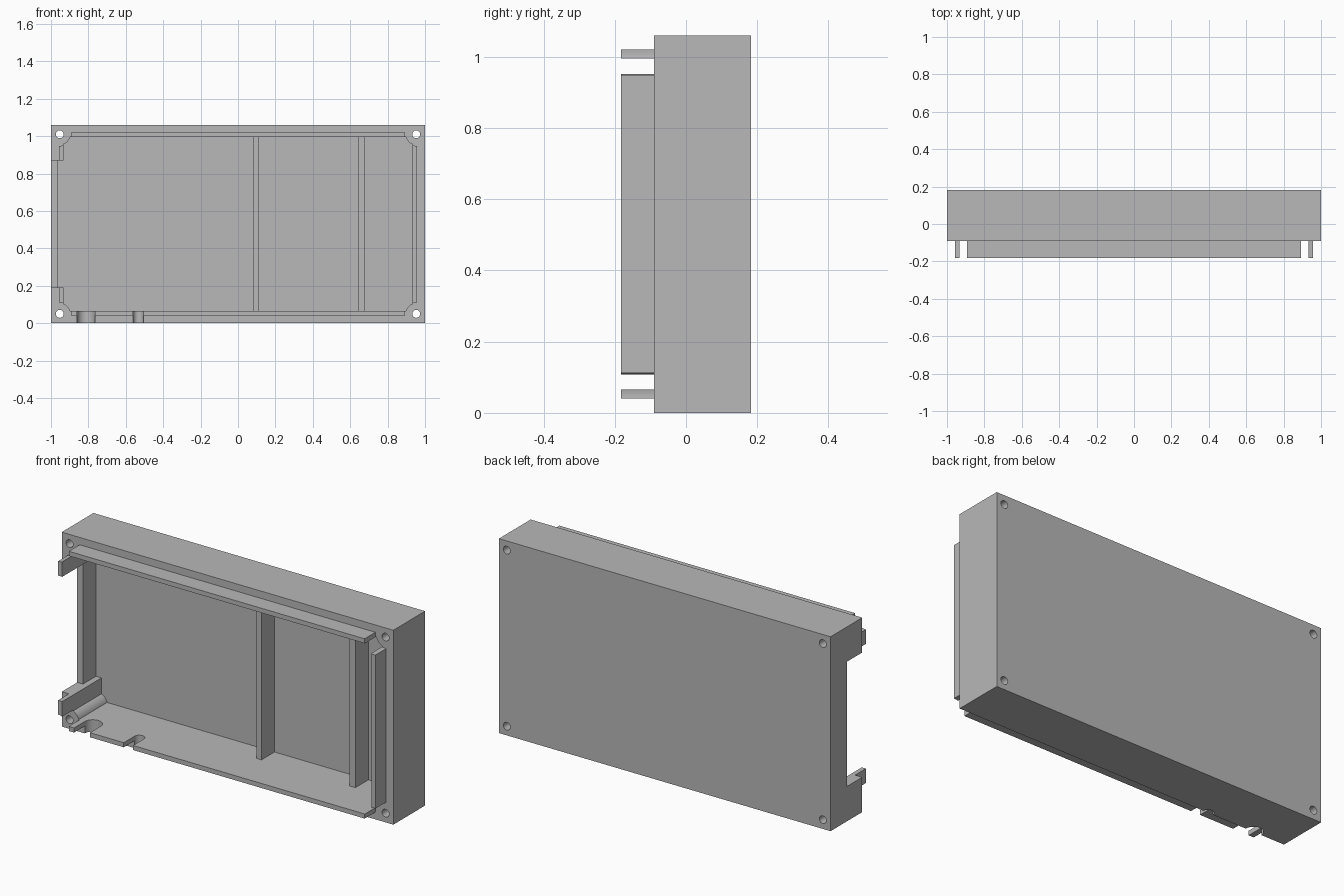
import bpy, bmesh
from math import cos, sin, pi, asin, acos
from mathutils import Matrix

cube = bpy.data.objects.get("Cube")
if cube:
    bpy.data.objects.remove(cube, do_unlink=True)

grey = bpy.data.materials.new("plain_grey")
grey.use_nodes = True
grey.diffuse_color = (0.48, 0.48, 0.48, 1)
grey.node_tree.nodes["Principled BSDF"].inputs["Base Color"].default_value = (0.48, 0.48, 0.48, 1)

# Main dimensions
HEIGHT = 1.06
BACK, RIM, LIP = 0.183, -0.09, -0.183
FLOOR = 0.155                      # inside face of the back panel
INX, INZ = 0.932, 0.465            # half size of the cavity
HOLE_X, HOLE_Z = 0.953, 0.48       # screw holes, from the centre
MID = HEIGHT / 2
BOSS = 0.057


def finish(name, bm):
    bmesh.ops.recalc_face_normals(bm, faces=bm.faces)
    mesh = bpy.data.meshes.new(name)
    bm.to_mesh(mesh)
    bm.free()
    mesh.materials.append(grey)
    obj = bpy.data.objects.new(name, mesh)
    bpy.context.scene.collection.objects.link(obj)
    return obj


def box(name, x, y, z):
    bm = bmesh.new()
    bmesh.ops.create_cube(bm, size=1)
    for v in bm.verts:
        for i, (low, high) in enumerate((x, y, z)):
            v.co[i] = high if v.co[i] > 0 else low
    return finish(name, bm)


def cylinder(name, centre, radius, length, axis):
    bm = bmesh.new()
    bmesh.ops.create_cone(bm, cap_ends=True, segments=32,
                          radius1=radius, radius2=radius, depth=length)
    turn = Matrix.Rotation(pi / 2, 4, "X") if axis == "Y" else Matrix()
    bm.transform(Matrix.Translation(centre) @ turn)
    return finish(name, bm)


def cavity_cutter():
    """Rectangle whose corners are bitten by the round screw bosses."""
    a0 = pi - asin((HOLE_Z - INZ) / BOSS) if HOLE_Z < INZ else pi + asin((INZ - HOLE_Z) / BOSS)
    a0 = pi + asin((HOLE_Z - INZ) / BOSS)
    a1 = 2 * pi - acos((INX - HOLE_X) / BOSS)
    arc = [(HOLE_X + BOSS * cos(a), HOLE_Z + BOSS * sin(a))
           for a in (a0 + (a1 - a0) * i / 10 for i in range(11))]
    outline = []
    for sx, sz in ((1, 1), (1, -1), (-1, -1), (-1, 1)):
        pts = [(sx * x, sz * z) for x, z in arc]
        outline += pts if sx * sz > 0 else pts[::-1]
    bm = bmesh.new()
    face = bm.faces.new([bm.verts.new((x, -0.3, z + MID)) for x, z in outline])
    extruded = bmesh.ops.extrude_face_region(bm, geom=[face])["geom"]
    for v in extruded:
        if isinstance(v, bmesh.types.BMVert):
            v.co.y = FLOOR
    return finish("cavity_cutter", bm)


def cut(obj, cutters):
    for cutter in cutters:
        mod = obj.modifiers.new("cut", "BOOLEAN")
        mod.operation = "DIFFERENCE"
        mod.solver = "EXACT"
        mod.object = cutter
        bpy.context.view_layer.update()
        graph = bpy.context.evaluated_depsgraph_get()
        mesh = bpy.data.meshes.new_from_object(obj.evaluated_get(graph))
        obj.modifiers.clear()
        obj.data = mesh


# Shell and raised lip
shell = box("case_shell", (-1, 1), (RIM, BACK), (0, HEIGHT))
lip = box("raised_lip", (-0.957, 0.957), (LIP, RIM), (0.04, HEIGHT - 0.04))

# Cutters shared by shell and lip
cavity = cavity_cutter()
side_notch = box("side_notch", (-1.1, -0.9), (-0.3, 0.043), (0.19, 0.87))
thin_wall = box("thin_wall", (-0.965, -0.9), (-0.3, FLOOR), (0.19, 0.87))
slots = []
for x, r in ((-0.813, 0.048), (-0.533, 0.028)):
    slots.append(cylinder("slot_end", (x, RIM, 0), r, 0.3, "Z"))
    slots.append(box("slot", (x - r, x + r), (-0.3, RIM), (-0.15, 0.15)))

corners = [(sx * HOLE_X, MID + sz * HOLE_Z) for sx in (-1, 1) for sz in (-1, 1)]
holes = [cylinder("screw_hole", (x, 0, z), 0.021, 1, "Y") for x, z in corners]
reliefs = [cylinder("corner_relief", (x, 0, z), 0.062, 1, "Y") for x, z in corners]

cut(shell, [cavity, thin_wall, side_notch] + slots + holes)
cut(lip, [cavity, side_notch] + slots + reliefs)
for helper in [cavity, side_notch, thin_wall] + slots + holes + reliefs:
    bpy.data.objects.remove(helper, do_unlink=True)

# Divider ribs across the cavity
ribs = [box("divider_rib", (x0, x1), (0.043, FLOOR + 0.01), (0.055, HEIGHT - 0.055))
        for x0, x1 in ((0.08, 0.112), (0.642, 0.678))]

# Smooth round surfaces, keep edges sharp
for obj in bpy.context.selected_objects:
    obj.select_set(False)
for obj in [shell, lip] + ribs:
    obj.select_set(True)
bpy.context.view_layer.objects.active = shell
bpy.ops.object.shade_smooth_by_angle(angle=0.6)
